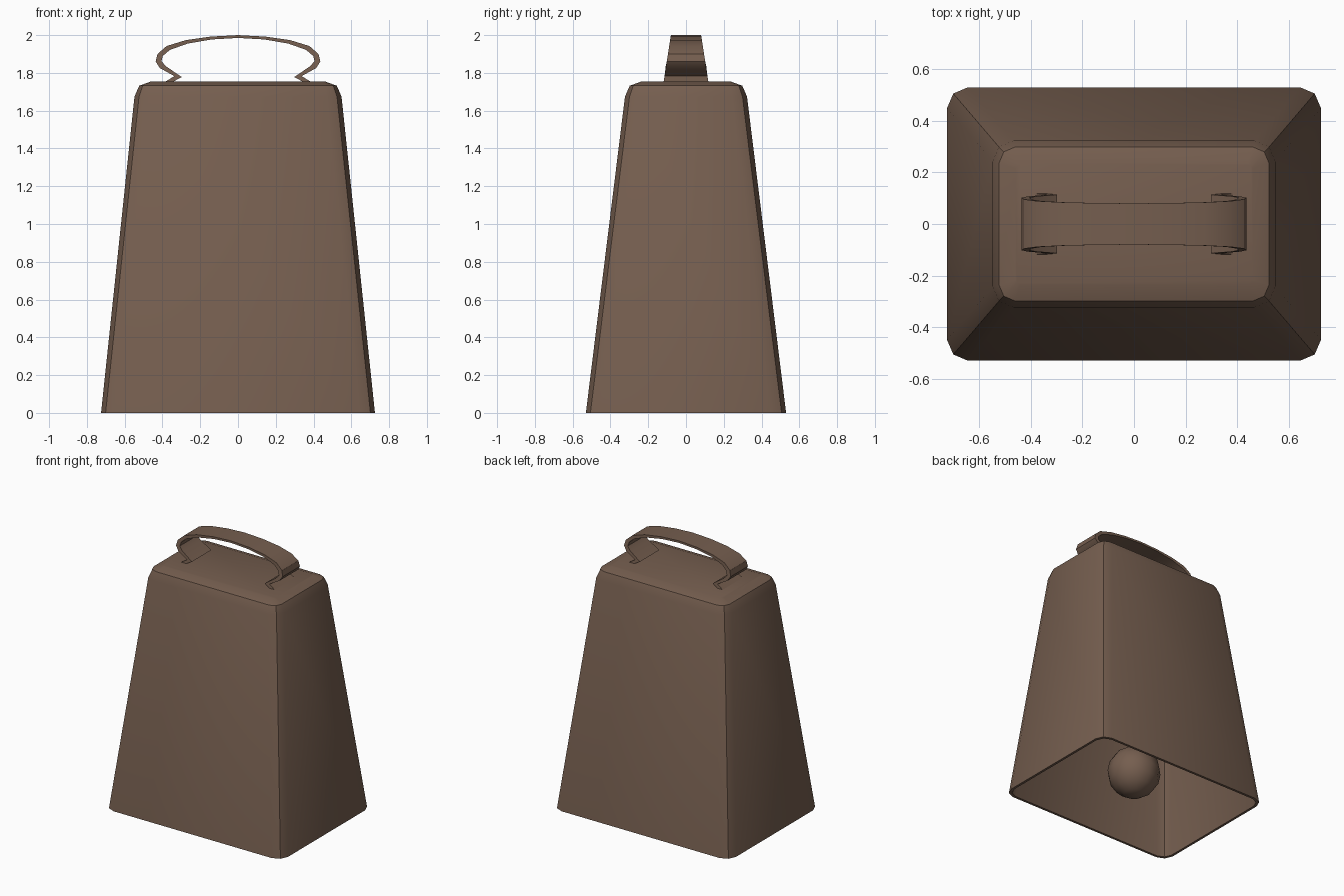
import bpy, bmesh, math

if "Cube" in bpy.data.objects:
    bpy.data.objects.remove(bpy.data.objects["Cube"])

brown = bpy.data.materials.new("brown_metal")
brown.diffuse_color = (0.178, 0.112, 0.078, 1)
brown.use_nodes = True
brown.node_tree.nodes["Principled BSDF"].inputs["Base Color"].default_value = brown.diffuse_color


def finish(bm, name, angle=30):
    bmesh.ops.recalc_face_normals(bm, faces=bm.faces)
    me = bpy.data.meshes.new(name)
    bm.to_mesh(me)
    bm.free()
    me.materials.append(brown)
    ob = bpy.data.objects.new(name, me)
    bpy.context.collection.objects.link(ob)
    bpy.ops.object.select_all(action='DESELECT')
    ob.select_set(True)
    bpy.context.view_layer.objects.active = ob
    bpy.ops.object.shade_smooth_by_angle(angle=math.radians(angle))
    return ob


def ring(bm, hx, hy, c, z):
    """Rectangle with two-segment bevelled corners, counter-clockwise."""
    pts = []
    for sx, sy in ((1, 1), (-1, 1), (-1, -1), (1, -1)):
        corner = [(hx, hy - c), (hx - 0.3 * c, hy - 0.3 * c), (hx - c, hy)]
        if sx * sy < 0:
            corner.reverse()
        pts += [(sx * x, sy * y) for x, y in corner]
    return [bm.verts.new((x, y, z)) for x, y in pts]


def loft(bm, rings):
    for a, b in zip(rings, rings[1:]):
        n = len(a)
        for i in range(n):
            j = (i + 1) % n
            bm.faces.new((a[i], a[j], b[j], b[i]))
    bm.faces.new(rings[0])
    bm.faces.new(rings[-1])


# Hollow bell body: outer wall from the top down, then inner wall back up
sections = [(0.46, 0.235, 0.02, 1.755), (0.523, 0.298, 0.06, 1.732),
            (0.548, 0.323, 0.08, 1.675), (0.725, 0.53, 0.08, 0.0)]
t = 0.018
bm = bmesh.new()
outer = [ring(bm, *s) for s in sections]
inner = [ring(bm, hx - t, hy - t, c * 0.9, z - t if z > 0 else 0)
         for hx, hy, c, z in reversed(sections)]
loft(bm, outer + inner)
finish(bm, "bell_body")

# Handle: bent strap, wider towards its feet
outer_half = [(0.146, 1.992), (0.278, 1.973), (0.378, 1.942), (0.426, 1.90),
              (0.436, 1.86), (0.413, 1.825), (0.337, 1.783), (0.39, 1.75)]
inner_half = [(0.14, 1.977), (0.267, 1.955), (0.36, 1.922), (0.398, 1.89),
              (0.405, 1.862), (0.383, 1.836), (0.298, 1.778), (0.35, 1.75)]


def mirrored(half, top):
    return [(-x, z) for x, z in reversed(half)] + [(0, top)] + half


bm = bmesh.new()
rows = []
for (xo, zo), (xi, zi) in zip(mirrored(outer_half, 2.0), mirrored(inner_half, 1.985)):
    w = 0.08 + (2.0 - zo) * 0.155
    rows.append([bm.verts.new(p) for p in
                 ((xo, -w, zo), (xo, w, zo), (xi, w, zi), (xi, -w, zi))])
loft(bm, rows)
finish(bm, "handle")

# Clapper ball and the rod it hangs from
bm = bmesh.new()
bmesh.ops.create_uvsphere(bm, u_segments=12, v_segments=8, radius=0.185)
bmesh.ops.translate(bm, verts=bm.verts, vec=(0, 0, 0.2))
finish(bm, "clapper_ball", 60)

bm = bmesh.new()
bmesh.ops.create_cone(bm, cap_ends=True, segments=10, radius1=0.03, radius2=0.03, depth=1.4)
bmesh.ops.translate(bm, verts=bm.verts, vec=(0, 0, 1.04))
finish(bm, "clapper_rod", 60)
